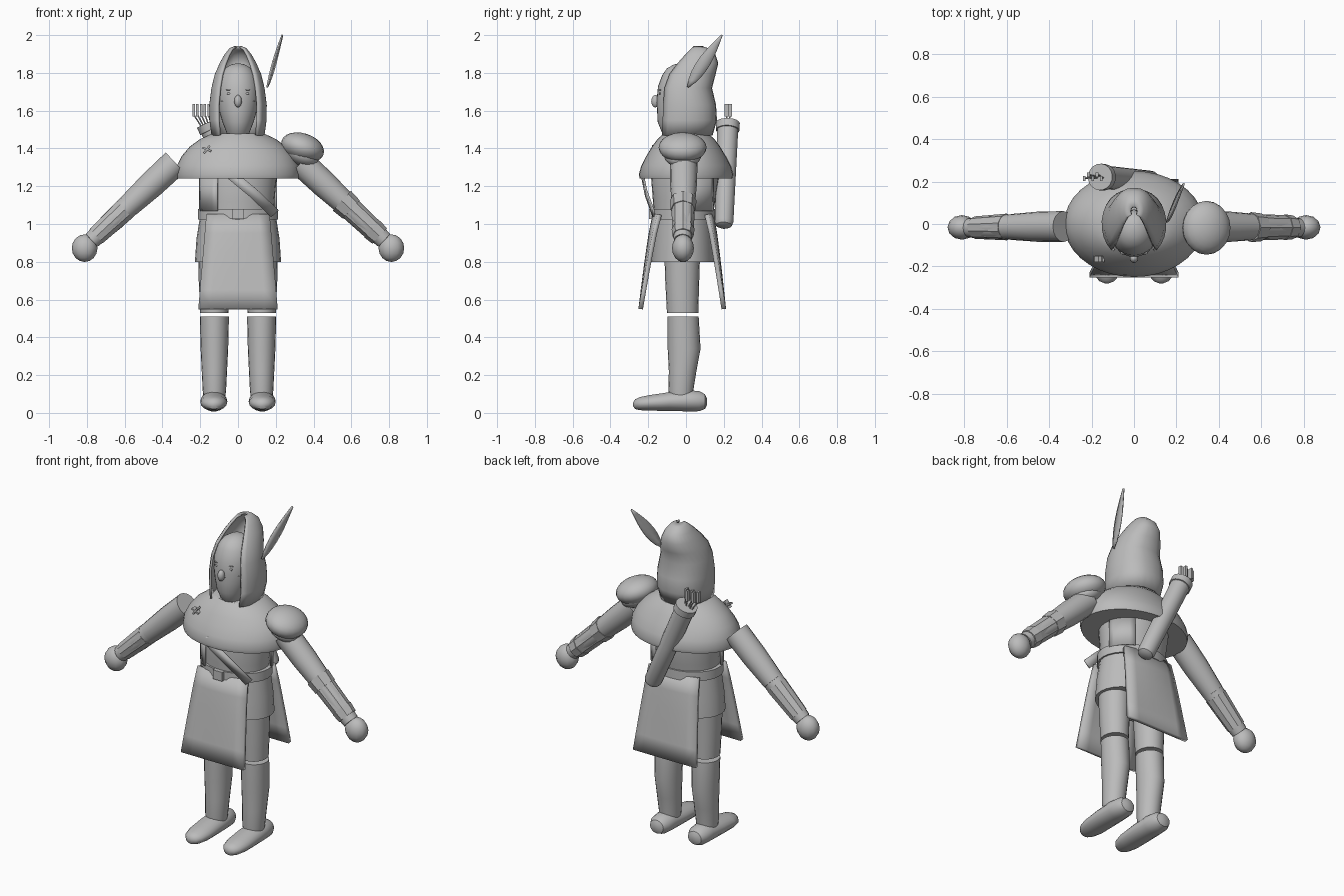
import bpy, bmesh, math
from mathutils import Vector, Matrix

cube = bpy.data.objects.get("Cube")
if cube:
    bpy.data.objects.remove(cube)

grey = bpy.data.materials.new("plain grey")
grey.use_nodes = True
grey.diffuse_color = (0.5, 0.5, 0.5, 1)
grey.node_tree.nodes["Principled BSDF"].inputs["Base Color"].default_value = (0.5, 0.5, 0.5, 1)


def finish(name, bm, matrix=None, angle=35):
    """Turn a bmesh into a smooth-shaded object."""
    if matrix:
        bm.transform(matrix)
    bmesh.ops.recalc_face_normals(bm, faces=bm.faces)
    mesh = bpy.data.meshes.new(name)
    bm.to_mesh(mesh)
    bm.free()
    mesh.materials.append(grey)
    ob = bpy.data.objects.new(name, mesh)
    bpy.context.collection.objects.link(ob)
    bpy.ops.object.select_all(action='DESELECT')
    ob.select_set(True)
    bpy.context.view_layer.objects.active = ob
    bpy.ops.object.shade_smooth_by_angle(angle=math.radians(angle))
    return ob


def skin(bm, rows, closed):
    """Bridge rows of vertices with quads."""
    for a, b in zip(rows, rows[1:]):
        n = len(a)
        for i in range(n if closed else n - 1):
            j = (i + 1) % n
            bm.faces.new((a[i], a[j], b[j], b[i]))


def loft(name, rings, n=20, matrix=None, caps=True):
    """Stack ellipses given as (z, rx, ry, cy)."""
    bm = bmesh.new()
    rows = []
    for z, rx, ry, cy in rings:
        angles = [2 * math.pi * i / n for i in range(n)]
        rows.append([bm.verts.new((rx * math.cos(t), cy + ry * math.sin(t), z)) for t in angles])
    skin(bm, rows, True)
    if caps:
        bm.faces.new(rows[0])
        bm.faces.new(rows[-1])
    return finish(name, bm, matrix)


def limb(name, a, b, radii, n=16):
    """Round bar from a to b; radii are (fraction, radius)."""
    a, b = Vector(a), Vector(b)
    d = b - a
    m = Matrix.Translation(a) @ d.to_track_quat('Z', 'Y').to_matrix().to_4x4()
    return loft(name, [(f * d.length, r, r, 0) for f, r in radii], n, m)


def ball(name, loc, size, rot=(0, 0, 0), u=20, v=12):
    bm = bmesh.new()
    bmesh.ops.create_uvsphere(bm, u_segments=u, v_segments=v, radius=1)
    r = Matrix.Rotation(rot[1], 4, 'Y') @ Matrix.Rotation(rot[0], 4, 'X')
    return finish(name, bm, Matrix.Translation(loc) @ r @ Matrix.Diagonal((*size, 1)))


def box(name, loc, size, rot_y=0):
    bm = bmesh.new()
    bmesh.ops.create_cube(bm, size=1)
    return finish(name, bm, Matrix.Translation(loc) @ Matrix.Rotation(rot_y, 4, 'Y') @ Matrix.Diagonal((*size, 1)))


def sheet(name, grid, thickness):
    """Thin cloth from a grid of points."""
    bm = bmesh.new()
    skin(bm, [[bm.verts.new(p) for p in row] for row in grid], False)
    ob = finish(name, bm)
    mod = ob.modifiers.new("thickness", 'SOLIDIFY')
    mod.thickness = thickness
    mod.offset = 0
    return ob


for side, s in (("right", -1), ("left", 1)):
    place = Matrix.Translation((s * 0.125, 0, 0))
    # Legs
    loft(side + "_thigh", [(0.53, .075, .083, -.018), (0.7, .083, .09, -.02), (0.95, .088, .098, -.02)], 20, place)
    loft(side + "_shin", [(0.06, .055, .06, -.025), (0.12, .062, .066, -.027), (0.22, .067, .073, -.018),
                          (0.34, .073, .087, -.01), (0.51, .077, .082, -.015)], 20, place)
    # Shoe laid along y, heel to toe
    shoe = Matrix.Translation((s * 0.128, 0.11, 0)) @ Matrix.Rotation(math.pi / 2, 4, 'X')
    loft(side + "_shoe", [(0, .02, .02, .06), (.01, .045, .04, .06), (.04, .062, .054, .062), (.1, .068, .057, .064),
                          (.2, .072, .05, .06), (.3, .07, .042, .053), (.355, .056, .035, .049),
                          (.38, .035, .026, .046), (.39, .01, .01, .045)], 18, shoe)
    # Arms
    shoulder, elbow, wrist = (s * .333, -.012, 1.325), (s * .58, -.014, 1.095), (s * .775, -.018, .913)
    limb(side + "_upper_arm", shoulder, elbow, [(0, .073), (.5, .071), (1, .061)])
    limb(side + "_forearm", elbow, wrist, [(0, .06), (.4, .058), (1, .046)])
    ball(side + "_hand", (s * .812, -.016, .872), (.068, .058, .073), u=12, v=8)

# Bracers: plain on the right, banded on the left
limb("right_bracer", (-.6, -.014, 1.076), (-.75, -.017, .936), [(0, .063), (1, .053)], 10)
for name, a, b, r in (("upper_band", .55, .6, .071), ("bracer_plate", .58, .73, .062), ("lower_band", .71, .75, .061)):
    limb("left_" + name, (a, -.015, 1.123 - (a - .55) * .933), (b, -.016, 1.123 - (b - .55) * .933),
         [(0, r), (1, r - .005)], 8)

# Left shoulder armour: a dome above a smaller plate
ball("shoulder_dome", (.342, -.018, 1.405), (.117, .127, .075), (0, .32, 0))
ball("shoulder_lower_plate", (.338, -.018, 1.365), (.095, .1, .058), (0, .45, 0))

# Body
loft("torso", [(1.03, .19, .155, -.015), (1.12, .193, .165, -.01), (1.25, .205, .18, -.005), (1.36, .2, .16, 0)], 28)
loft("tunic_skirt", [(.8, .228, .17, -.015), (.92, .22, .163, -.014), (1.06, .198, .153, -.013)], 28)
loft("belt", [(1.025, .213, .17, -.013), (1.08, .213, .17, -.013)], 28)
box("belt_buckle", (0, -.187, 1.053), (.062, .02, .055))
loft("mantle", [(1.24, .325, .245, 0), (1.262, .33, .25, 0), (1.31, .323, .236, 0), (1.36, .298, .21, 0),
                (1.41, .255, .18, 0), (1.45, .2, .15, 0), (1.478, .14, .118, 0)], 36)

# Open vest edges on the chest
for s in (-1, 1):
    sheet("vest_panel", [[(.207 * math.sin(t), s * .178 * math.cos(t) - .01, z) for t in
                          [u * (.55 + i * .16) for i in range(6)]] for u in (s,) for z in (1.07, 1.25)], .01)

# Cloth panels hanging from the belt
for name, s, top, bottom in (("front_tabard", -1, .165, .24), ("back_tabard", 1, .135, .2)):
    grid = []
    for i in range(6):
        f = i / 5
        half = .165 + .045 * f
        y = top + (bottom - top) * f ** .8
        grid.append([(half * k / 3, s * (y - .025 * (k / 3) ** 2 * (1 - f)), 1.05 - .5 * f) for k in range(-3, 4)])
    sheet(name, grid, .024)

# Strap across the chest
sheet("chest_strap", [[(x + dx, y, z + dx * .9) for dx in (-.02, .02)]
                      for x, y, z in ((-.06, -.235, 1.28), (.08, -.212, 1.165), (.195, -.172, 1.055))], .01)

# Quiver and arrows
top, bottom = Vector((-.16, .222, 1.535)), Vector((.09, .2, .985))
limb("quiver", bottom, top, [(0, .025), (.015, .042), (.05, .05), (.5, .053), (.93, .056), (.931, .063), (1, .063)], 18)
for i in range(5):
    x, y = -.235 + .02 * i, .215 + .018 * (i % 2)
    limb("arrow_shaft", (-.16 + .012 * (i - 2), .222, 1.5), (x, y, 1.58), [(0, .004), (1, .004)], 6)
    box("arrow_fletching", (x, y, 1.602), (.013, .022, .066))

# Head and face
loft("head", [(1.45, .05, .06, -.04), (1.49, .063, .08, -.05), (1.54, .083, .1, -.05), (1.6, .1, .108, -.045),
              (1.66, .108, .11, -.045), (1.73, .107, .108, -.04), (1.79, .092, .095, -.03), (1.825, .068, .075, -.025),
              (1.845, .035, .042, -.02), (1.85, .008, .01, -.02)], 28)
ball("nose", (0, -.162, 1.65), (.02, .022, .033), u=12, v=8)
for s in (-1, 1):
    ball("eye", (s * .048, -.138, 1.69), (.013, .006, .006), u=10, v=6)
    ball("eyebrow", (s * .048, -.137, 1.71), (.018, .006, .003), u=10, v=6)
    limb("moustache", (s * .01, -.153, 1.642), (s * .088, -.11, 1.65), [(0, .006), (1, .002)], 6)

# Hood: rows of (height, half width, front edge, back)
hood = [(1.47, .135, -.125, .135), (1.55, .146, -.12, .158), (1.63, .147, -.118, .153), (1.72, .135, -.11, .132),
        (1.79, .118, -.085, .15), (1.85, .092, -.04, .165), (1.895, .066, .0, .15), (1.925, .042, .03, .115),
        (1.938, .015, .045, .08)]
grid = []
for z, w, front, back in hood:
    mid = (front + back) / 2
    arc = [math.radians(-140 + 14 * i) for i in range(21)]
    depth = (back - front) / (1 - math.cos(arc[0]))
    grid.append([(w * math.copysign(abs(math.sin(t)) ** .8, math.sin(t)), back - depth * (1 - math.cos(t)), z)
                 for t in arc])
sheet("hood", grid, .012)

# Feather on the left of the hood
root, tip = Vector((.155, .01, 1.725)), Vector((.235, .19, 2.0))
across = Vector((.1, .83, -.55)).normalized()
sheet("feather", [[root.lerp(tip, i / 8) + across * k * (.004 + .03 * math.sin(math.pi * (i / 8) ** .8))
                   for k in (-1, 0, 1)] for i in range(9)], .008)

# Small brooch on the mantle
for angle in (.4, -.9):
    box("brooch_wing", (-.165, -.165, 1.395), (.05, .03, .01), angle)
